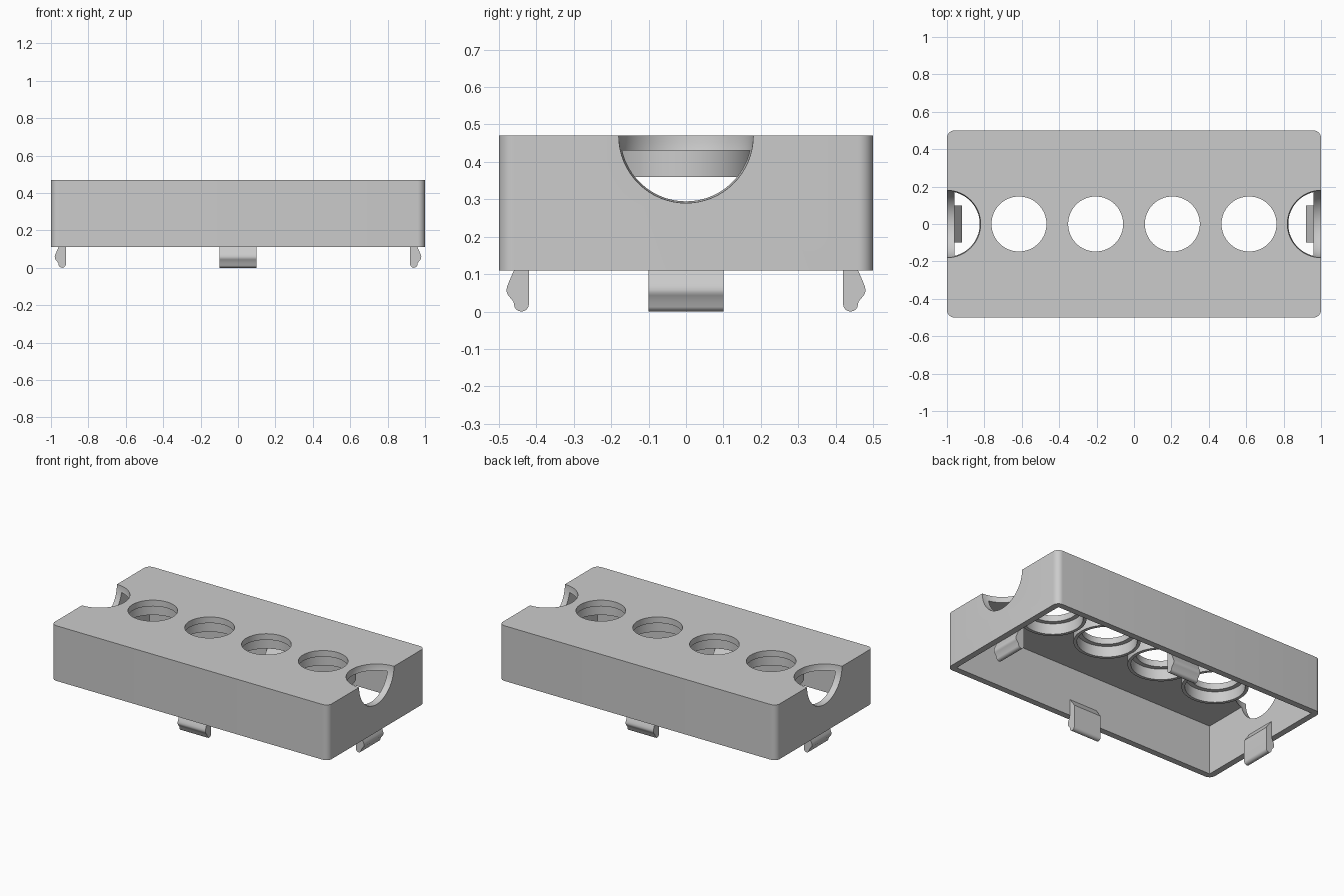
import bpy, bmesh, math
from mathutils import Matrix

if "Cube" in bpy.data.objects:
    bpy.data.objects.remove(bpy.data.objects["Cube"], do_unlink=True)

grey = bpy.data.materials.new("light grey plastic")
grey.use_nodes = True
colour = (0.6, 0.6, 0.6, 1)
grey.diffuse_color = colour
grey.node_tree.nodes["Principled BSDF"].inputs["Base Color"].default_value = colour

HALF_X, HALF_Y = 1.0, 0.5
BOTTOM, TOP, WALL = 0.11, 0.47, 0.04
ROOF = TOP - WALL
HOLES = [-0.615, -0.205, 0.205, 0.615]


def finish(name, bm):
    bmesh.ops.recalc_face_normals(bm, faces=bm.faces[:])
    mesh = bpy.data.meshes.new(name)
    bm.to_mesh(mesh)
    bm.free()
    mesh.materials.append(grey)
    obj = bpy.data.objects.new(name, mesh)
    bpy.context.collection.objects.link(obj)
    return obj


def box(name, hx, hy, z0, z1, radius=0):
    bm = bmesh.new()
    bmesh.ops.create_cube(bm, size=1)
    bmesh.ops.scale(bm, vec=(2 * hx, 2 * hy, z1 - z0), verts=bm.verts)
    bmesh.ops.translate(bm, vec=(0, 0, (z0 + z1) / 2), verts=bm.verts)
    if radius:
        upright = [e for e in bm.edges
                   if abs(e.verts[0].co.z - e.verts[1].co.z) > 0.01]
        bmesh.ops.bevel(bm, geom=upright, offset=radius, segments=8,
                        profile=0.5, affect='EDGES')
    return finish(name, bm)


def cut(target, cutter):
    cutter.hide_render = True
    mod = target.modifiers.new("cut", 'BOOLEAN')
    mod.operation = 'DIFFERENCE'
    mod.solver = 'EXACT'
    mod.object = cutter
    bpy.context.view_layer.objects.active = target
    bpy.ops.object.modifier_apply(modifier=mod.name)
    bpy.data.objects.remove(cutter, do_unlink=True)


def smooth(obj):
    bpy.ops.object.select_all(action='DESELECT')
    obj.select_set(True)
    bpy.context.view_layer.objects.active = obj
    bpy.ops.object.shade_smooth_by_angle(angle=math.radians(30))


# Hollow cover, open underneath, with rounded upright corners
cover = box("cover", HALF_X, HALF_Y, BOTTOM, TOP, 0.04)
cut(cover, box("cavity", HALF_X - WALL, HALF_Y - WALL, BOTTOM - 0.1, ROOF))

# Round holes through the roof
for x in HOLES:
    bm = bmesh.new()
    bmesh.ops.create_cone(bm, cap_ends=True, segments=64, radius1=0.147,
                          radius2=0.147, depth=0.2,
                          matrix=Matrix.Translation((x, 0, TOP)))
    cut(cover, finish("hole_cutter", bm))

# Spherical finger notches at both ends
for side in (-1, 1):
    bm = bmesh.new()
    bmesh.ops.create_uvsphere(bm, u_segments=64, v_segments=32, radius=0.18,
                              matrix=Matrix.Translation((side * HALF_X, 0, TOP)))
    cut(cover, finish("notch_cutter", bm))
smooth(cover)

# Collars hanging below the roof around each hole
for i, x in enumerate(HOLES):
    bm = bmesh.new()
    section = [(0.175, 0.36), (0.195, 0.36), (0.195, 0.435), (0.175, 0.435)]
    verts = [bm.verts.new((r, 0, z)) for r, z in section]
    edges = [bm.edges.new((verts[k], verts[(k + 1) % 4])) for k in range(4)]
    bmesh.ops.spin(bm, geom=verts + edges, cent=(0, 0, 0), axis=(0, 0, 1),
                   angle=math.tau, steps=64, use_duplicate=False)
    bmesh.ops.remove_doubles(bm, verts=bm.verts[:], dist=0.0005)
    bmesh.ops.translate(bm, vec=(x, 0, 0), verts=bm.verts)
    smooth(finish(f"hole_collar_{i + 1}", bm))

# Snap clips: (outward offset from the cover's side, height)
profile = [(-0.08, 0.16), (-0.08, 0.02)]
profile += [(-0.06 - 0.02 * math.cos(a), 0.02 - 0.02 * math.sin(a))
            for a in [math.pi * k / 8 for k in range(1, 8)]]
profile += [(-0.039, 0.026), (-0.025, 0.043), (-0.021, 0.051), (-0.02, 0.058),
            (-0.022, 0.068), (-0.027, 0.08), (-0.04, 0.11),
            (-0.035, 0.112), (-0.035, 0.222)]


def clip(name, distance, angle):
    bm = bmesh.new()
    face = bm.faces.new([bm.verts.new((distance + d, -0.1, z)) for d, z in profile])
    new = bmesh.ops.extrude_face_region(bm, geom=[face])["geom"]
    bmesh.ops.translate(bm, vec=(0, 0.2, 0),
                        verts=[v for v in new if isinstance(v, bmesh.types.BMVert)])
    bmesh.ops.rotate(bm, cent=(0, 0, 0), verts=bm.verts,
                     matrix=Matrix.Rotation(math.radians(angle), 3, 'Z'))
    smooth(finish(name, bm))


clip("left_clip", HALF_X, 0)
clip("back_clip", HALF_Y, 90)
clip("right_clip", HALF_X, 180)
clip("front_clip", HALF_Y, 270)
